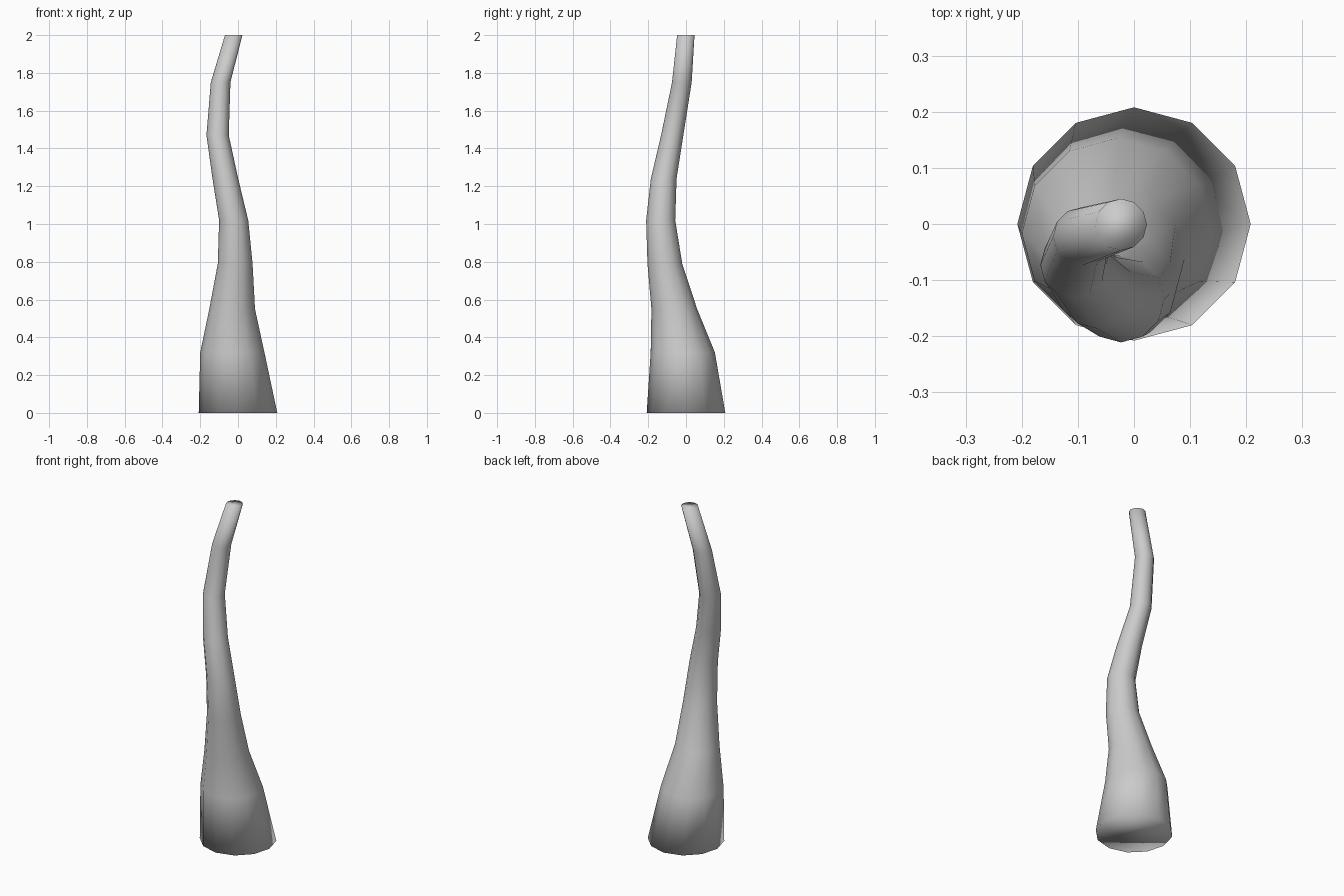
import bpy, bmesh, math

SIDES = 12

cube = bpy.data.objects.get("Cube")
if cube:
    bpy.data.objects.remove(cube, do_unlink=True)

grey = bpy.data.materials.new("plain_grey")
grey.use_nodes = True
colour = (0.6, 0.6, 0.6, 1)
grey.diffuse_color = colour
grey.node_tree.nodes["Principled BSDF"].inputs["Base Color"].default_value = colour

# Centre line of the bent stalk: x, y, z, radius
SPINE = [
    (0, 0, 0, 0.208),
    (-0.03, -0.017, 0.32, 0.17),
    (-0.031, -0.062, 0.55, 0.121),
    (-0.015, -0.112, 0.79, 0.092),
    (-0.023, -0.134, 1.02, 0.077),
    (-0.067, -0.118, 1.24, 0.068),
    (-0.108, -0.073, 1.47, 0.059),
    (-0.092, -0.022, 1.75, 0.052),
    (-0.023, -0.001, 2.0, 0.046),
]


def add_ring(bm, x, y, z, r):
    angles = [math.tau * i / SIDES for i in range(SIDES)]
    return [bm.verts.new((x + r * math.cos(a), y + r * math.sin(a), z)) for a in angles]


# Tapered stalk skinned through the rings, closed at both ends
bm = bmesh.new()
rings = [add_ring(bm, *point) for point in SPINE]
for low, high in zip(rings, rings[1:]):
    for i in range(SIDES):
        j = (i + 1) % SIDES
        bm.faces.new((low[i], low[j], high[j], high[i]))
bm.faces.new(rings[0][::-1])
bm.faces.new(rings[-1])
for face in bm.faces:
    face.smooth = True

mesh = bpy.data.meshes.new("stalk")
bm.to_mesh(mesh)
bm.free()
mesh.materials.append(grey)
stalk = bpy.data.objects.new("stalk", mesh)
bpy.context.collection.objects.link(stalk)
